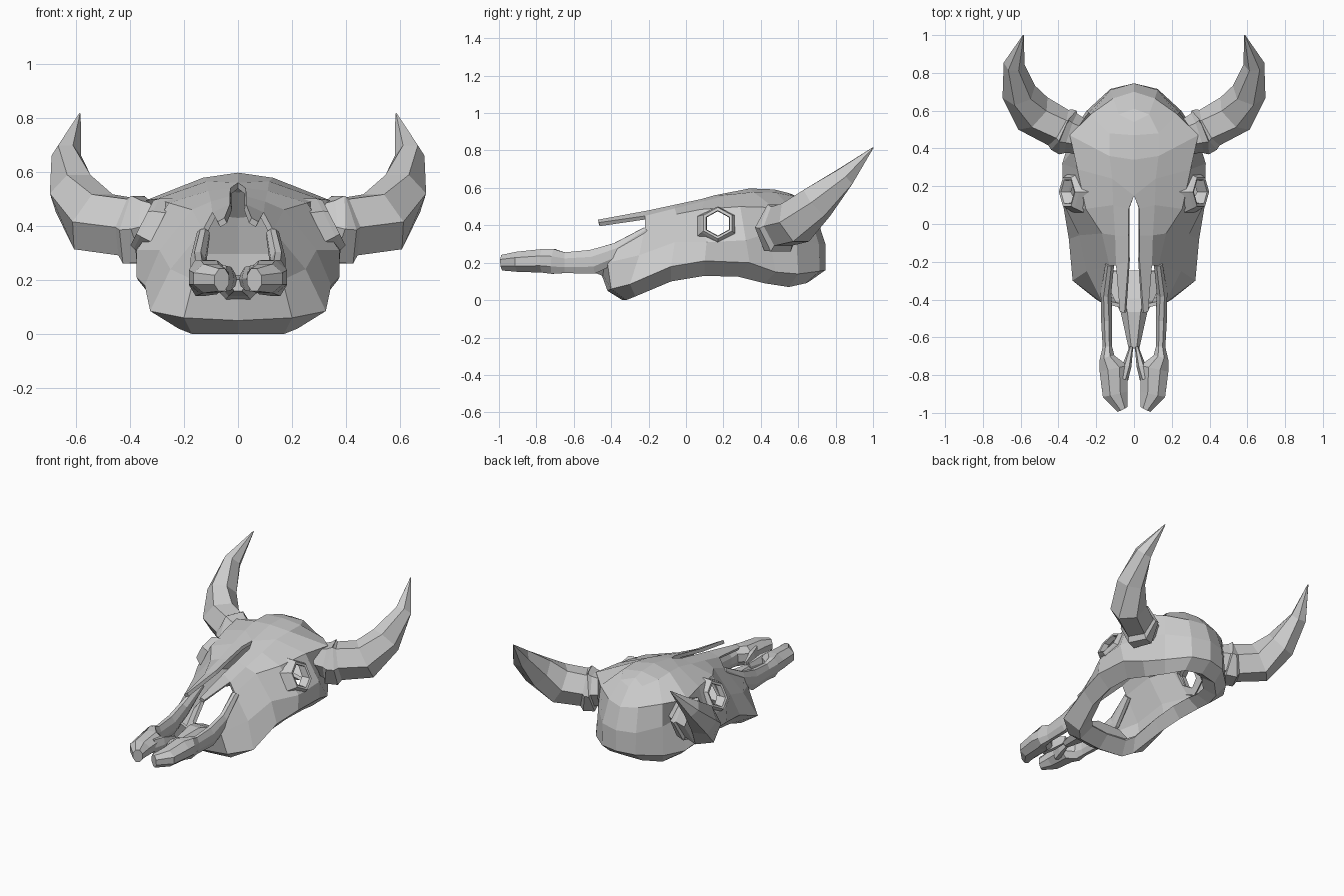
import bpy, bmesh, math
from mathutils import Vector


def make_object(name, bm, mirror=True):
    me = bpy.data.meshes.new(name)
    bm.to_mesh(me)
    bm.free()
    ob = bpy.data.objects.new(name, me)
    bpy.context.collection.objects.link(ob)
    if mirror:
        m = ob.modifiers.new("Mirror", 'MIRROR')
        m.merge_threshold = 0.0005
    return ob


def tube(name, path, rot=0.0, tangent=None, caps=True, mirror=True, sides=6):
    """Loft of elliptical rings; path points are x, y, z, half width, half height."""
    bm = bmesh.new()
    rings = []
    for i, p in enumerate(path):
        c = Vector(p[:3])
        a, b = Vector(path[max(i - 1, 0)][:3]), Vector(path[min(i + 1, len(path) - 1)][:3])
        t = (Vector(tangent) if tangent else b - a).normalized()
        u = t.cross(Vector((0, 0, 1))).normalized()
        v = u.cross(t)
        ring = []
        for k in range(sides):
            ang = 2 * math.pi * k / sides + rot
            ring.append(bm.verts.new(c + u * p[3] * math.cos(ang) + v * p[4] * math.sin(ang)))
        rings.append(ring)
    for r, s in zip(rings, rings[1:]):
        for k in range(sides):
            j = (k + 1) % sides
            bm.faces.new((r[k], r[j], s[j], s[k]))
    if caps:
        bm.faces.new(rings[0])
        bm.faces.new(rings[-1])
    bmesh.ops.recalc_face_normals(bm, faces=bm.faces)
    return make_object(name, bm, mirror)


# Skull shell: half loops running from the back centre to the front
rim_outer = [(0, .745, .16), (.125, .715, .155), (.25, .60, .14), (.33, .48, .15), (.37, .34, .20),
             (.375, .10, .21), (.345, -.08, .18), (.325, -.30, .085), (.20, -.40, .06), (0, -.42, .05)]
rim_low = [(0, .66, .10), (.12, .64, .09), (.21, .55, .07), (.26, .42, .09), (.29, .28, .125),
           (.29, .10, .13), (.27, -.08, .10), (.22, -.27, .02), (.17, -.32, 0), (0, -.34, 0)]
rim_inner = [(x * .8, (y - .12) * .82 + .12, z + .07) for x, y, z in rim_low]
cheek = [(0, .745, .30), (.125, .71, .30), (.24, .59, .33), (.285, .44, .36), (.38, .32, .32),
         (.375, .11, .31), (.29, -.06, .31), (.25, -.25, .24), (.165, -.42, .20), (0, -.46, .16)]
brow = [(0, .70, .44), (.11, .665, .45), (.23, .58, .475), (.34, .47, .495), (.30, .29, .50),
        (.255, .08, .485), (.17, -.05, .46), (.13, -.22, .385), (.155, -.40, .285)]
crown = [(0, .61, .54), (.08, .58, .555), (.13, .48, .575), (.13, .36, .578), (.115, .24, .565),
         (.11, .10, .53), (.10, -.06, .49), (.095, -.22, .45), (.075, -.465, .415)]
ridge = [(0, .57, .565), (0, .54, .575), (0, .47, .592), (0, .34, .597), (0, .15, .56),
         (.028, .08, .54), (.03, -.06, .51), (.03, -.20, .48), (.05, -.47, .43)]
bm = bmesh.new()
loops = [[bm.verts.new(p) for p in loop]
         for loop in (rim_inner, rim_low, rim_outer, cheek, brow, crown, ridge)]
for li, (lo, hi) in enumerate(zip(loops, loops[1:])):
    for k in range(min(len(lo), len(hi)) - 1):
        if li == 4 and k == 7:      # open side of the nose
            continue
        bm.faces.new((lo[k], lo[k + 1], hi[k + 1], hi[k]))
bmesh.ops.recalc_face_normals(bm, faces=bm.faces)
bm.normal_update()
top = max(bm.faces, key=lambda f: f.calc_center_median().z)
if top.normal.z < 0:
    bmesh.ops.reverse_faces(bm, faces=bm.faces)
skull = make_object("skull_shell", bm)
sol = skull.modifiers.new("Thickness", 'SOLIDIFY')
sol.thickness = 0.022
sol.offset = -1

# Eye openings cut straight through both sides
cutter = tube("eye_cutter", [(-.6, .17, .41, .07, .07), (.6, .17, .41, .07, .07)],
              rot=math.pi / 6, mirror=False)
cutter.hide_render = True
cutter.display_type = 'WIRE'
cut = skull.modifiers.new("Eyes", 'BOOLEAN')
cut.operation = 'DIFFERENCE'
cut.solver = 'EXACT'
cut.object = cutter

# Raised six-sided rims around the eyes, tilted slightly upward
tube("eye_rims", [(.295, .17, .395, .125, .12), (.338, .17, .408, .10, .104),
                  (.355, .17, .412, .088, .094), (.352, .17, .41, .072, .077),
                  (.315, .17, .41, .068, .073)],
     rot=math.pi / 6, tangent=(.88, 0, .45), caps=False)

# Horns with a collar at the root
tube("horns", [(.27, .46, .395, .09, .09), (.335, .48, .395, .11, .115), (.35, .485, .388, .125, .145),
               (.385, .50, .385, .12, .145), (.40, .51, .395, .108, .122),
               (.535, .585, .415, .115, .128), (.61, .70, .52, .092, .105),
               (.635, .85, .66, .055, .062), (.585, 1.0, .815, .003, .003)])

# Front jaw bones: from the nose edge, slim arms widening into flat pads
tube("jaw_arms", [(.128, -.21, .37, .025, .025), (.148, -.36, .26, .03, .055),
                  (.145, -.50, .205, .032, .07), (.141, -.65, .20, .027, .06),
                  (.142, -.71, .207, .044, .072), (.108, -.765, .21, .082, .068),
                  (.10, -.90, .205, .072, .058), (.06, -.98, .20, .032, .045)],
     rot=math.pi / 8, sides=8)

# Inner prongs running back from the pads
tube("jaw_prongs", [(.06, -.82, .205, .03, .055), (.037, -.75, .205, .024, .05),
                    (.014, -.65, .20, .01, .025)])

# Central palate bone, wide at the back and tapering between the arms
tube("palate_bone", [(0, -.26, .10, .17, .04), (0, -.41, .16, .10, .05), (0, -.47, .18, .07, .045),
                     (0, -.66, .18, .028, .025)], mirror=False)
